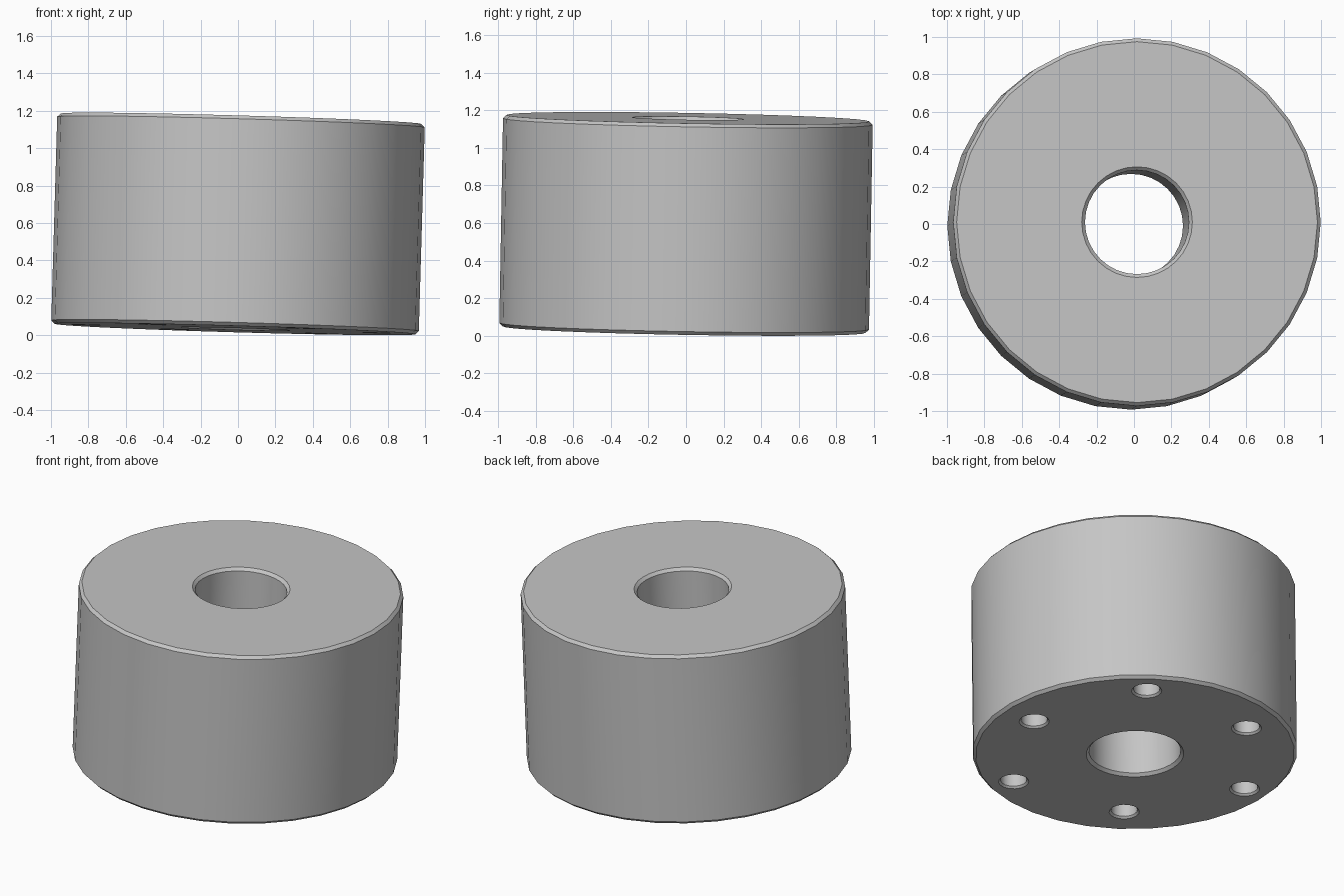
import bpy
import bmesh
from math import cos, sin, pi, radians
from mathutils import Vector, Matrix

cube = bpy.data.objects.get("Cube")
if cube:
    bpy.data.objects.remove(cube, do_unlink=True)

# Sizes
RADIUS, BORE, HEIGHT, CHAMFER = 0.983, 0.278, 1.125, 0.018
HALF = HEIGHT / 2
BOLT_RADIUS, BOLT_DEPTH = 0.08, 0.45
SEGMENTS = 32

# Material
grey = bpy.data.materials.new("plain_grey")
grey.use_nodes = True
colour = (0.56, 0.56, 0.56, 1)
grey.diffuse_color = colour
grey.node_tree.nodes["Principled BSDF"].inputs["Base Color"].default_value = colour


def lathe(bm, profile, segments, centre=(0, 0), closed=False):
    """Turn a (radius, z) profile round a vertical axis."""
    rings = []
    for r, z in profile:
        rings.append([bm.verts.new((centre[0] + r * cos(2 * pi * i / segments),
                                    centre[1] + r * sin(2 * pi * i / segments), z))
                      for i in range(segments)])
    pairs = list(zip(rings, rings[1:]))
    if closed:
        pairs.append((rings[-1], rings[0]))
    else:
        bm.faces.new(rings[0])
        bm.faces.new(rings[-1])
    for a, b in pairs:
        for i in range(segments):
            j = (i + 1) % segments
            bm.faces.new((a[i], a[j], b[j], b[i]))


def finish(bm, name):
    bmesh.ops.recalc_face_normals(bm, faces=bm.faces)
    mesh = bpy.data.meshes.new(name)
    bm.to_mesh(mesh)
    bm.free()
    mesh.materials.append(grey)
    obj = bpy.data.objects.new(name, mesh)
    bpy.context.collection.objects.link(obj)
    return obj


# Thick ring with chamfered rims and a through bore
bm = bmesh.new()
c = CHAMFER
lathe(bm, [(RADIUS - c, -HALF), (RADIUS, c - HALF), (RADIUS, HALF - c), (RADIUS - c, HALF),
           (BORE + c, HALF), (BORE, HALF - c), (BORE, c - HALF), (BORE + c, -HALF)],
      SEGMENTS, closed=True)
body = finish(bm, "ring_body")

# Six blind bolt holes in the underside, on two alternating pitch circles
bm = bmesh.new()
rim = 0.012
for k in range(6):
    angle = radians(55 + 60 * k)
    pitch = 0.745 if k % 2 else 0.81
    lathe(bm, [(BOLT_RADIUS + 2 * rim, -HALF - rim), (BOLT_RADIUS, rim - HALF),
               (BOLT_RADIUS, BOLT_DEPTH - HALF)],
          16, (pitch * cos(angle), pitch * sin(angle)))
cutter = finish(bm, "bolt_hole_cutter")
cutter.hide_render = True

cut = body.modifiers.new("bolt_holes", 'BOOLEAN')
cut.operation = 'DIFFERENCE'
cut.solver = 'EXACT'
cut.object = cutter
bpy.ops.object.select_all(action='DESELECT')
bpy.context.view_layer.objects.active = body
body.select_set(True)
bpy.ops.object.modifier_apply(modifier=cut.name)
bpy.data.objects.remove(cutter, do_unlink=True)

# Slight lean of the whole ring, resting on its lowest rim
lean = Vector((0.029, 0.018, 1)).normalized()
turn = Vector((0, 0, 1)).rotation_difference(lean).to_matrix().to_4x4()
body.data.transform(turn)
lowest = min(v.co.z for v in body.data.vertices)
body.data.transform(Matrix.Translation((0, 0, -lowest)))
bpy.ops.object.shade_smooth_by_angle(angle=radians(30))
